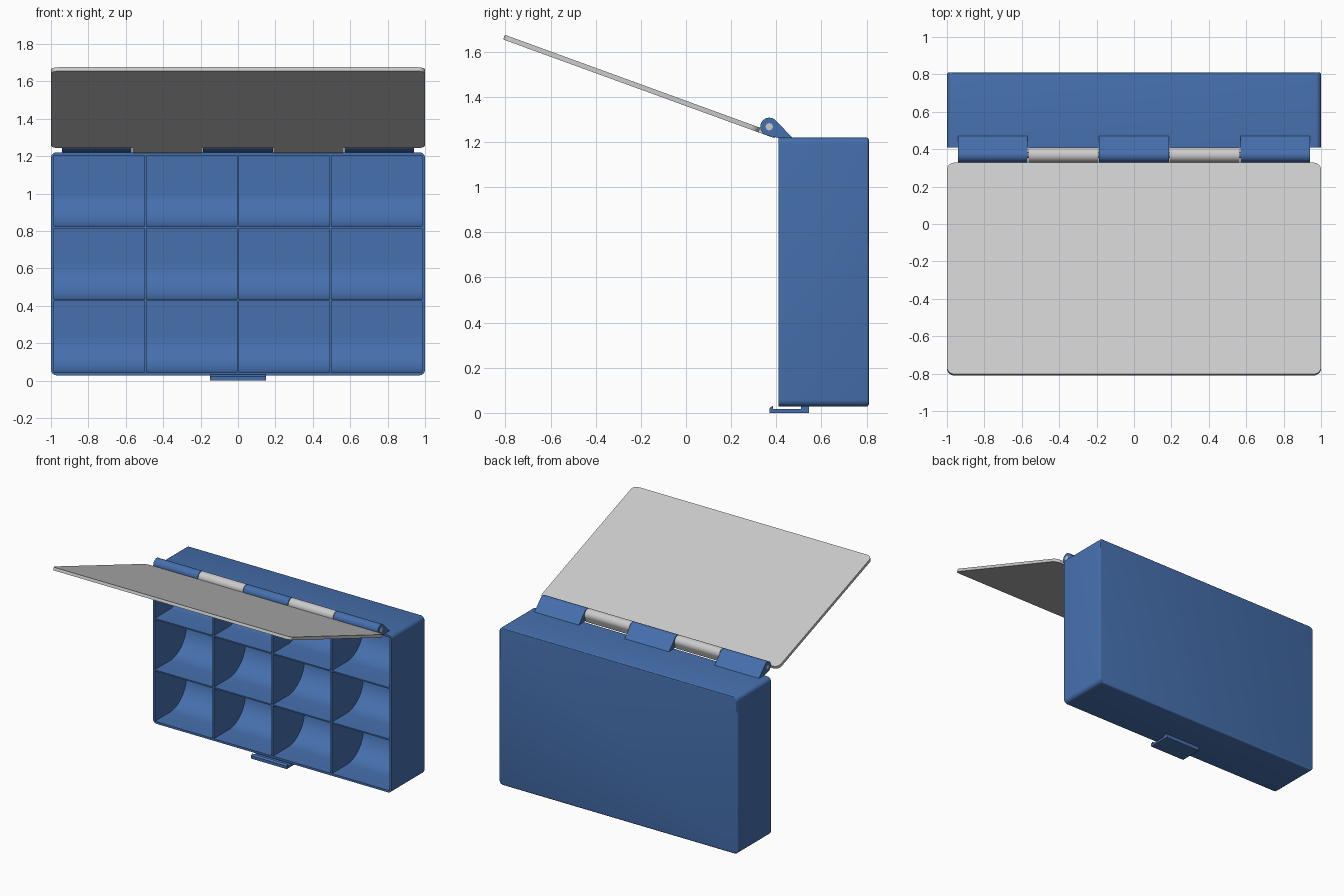
import bpy, bmesh, math
from mathutils import Matrix

if "Cube" in bpy.data.objects:
    bpy.data.objects.remove(bpy.data.objects["Cube"])

blue = bpy.data.materials.new("blue_plastic")
blue.diffuse_color = (0.06, 0.16, 0.42, 1)
blue.use_nodes = True
blue.node_tree.nodes["Principled BSDF"].inputs["Base Color"].default_value = blue.diffuse_color
HINGE_Y, HINGE_Z, R = 0.369, 1.268, 0.04
TILT = Matrix.Translation((0, HINGE_Y, HINGE_Z)) @ Matrix.Rotation(math.radians(-20), 4, 'X')


def arc(cx, cy, r, a0, a1, n):
    return [(cx + r * math.cos(math.radians(a0 + (a1 - a0) * i / n)),
             cy + r * math.sin(math.radians(a0 + (a1 - a0) * i / n))) for i in range(n + 1)]


def rounded_rect(x0, x1, y0, y1, r, n=6):
    return (arc(x1 - r, y1 - r, r, 0, 90, n) + arc(x0 + r, y1 - r, r, 90, 180, n)
            + arc(x0 + r, y0 + r, r, 180, 270, n) + arc(x1 - r, y0 + r, r, 270, 360, n))


def add_prism(bm, pts, axis, lo, hi):
    place = {'X': lambda a, b, t: (t, a, b), 'Y': lambda a, b, t: (a, t, b),
             'Z': lambda a, b, t: (a, b, t)}[axis]
    v0 = [bm.verts.new(place(a, b, lo)) for a, b in pts]
    v1 = [bm.verts.new(place(a, b, hi)) for a, b in pts]
    bm.faces.new(v0)
    end = bm.faces.new(v1)
    for i in range(len(pts)):
        j = (i + 1) % len(pts)
        bm.faces.new((v0[i], v0[j], v1[j], v1[i]))
    bmesh.ops.recalc_face_normals(bm, faces=bm.faces)
    return end


def finish(bm, name, mat=None, matrix=None):
    me = bpy.data.meshes.new(name)
    if matrix:
        bm.transform(matrix)
    bm.to_mesh(me)
    bm.free()
    ob = bpy.data.objects.new(name, me)
    bpy.context.collection.objects.link(ob)
    if mat:
        me.materials.append(mat)
    return ob


def smooth(ob):
    bpy.ops.object.select_all(action='DESELECT')
    ob.select_set(True)
    bpy.context.view_layer.objects.active = ob
    bpy.ops.object.shade_smooth_by_angle(angle=math.radians(30))


def prism(name, pts, axis, lo, hi, mat=None, matrix=None):
    bm = bmesh.new()
    add_prism(bm, pts, axis, lo, hi)
    ob = finish(bm, name, mat, matrix)
    smooth(ob)
    return ob


# Storage box: rounded block with softened back edge
bm = bmesh.new()
back = add_prism(bm, rounded_rect(-1, 1, 0.028, 1.22, 0.03), 'Y', 0.41, 0.81)
bmesh.ops.bevel(bm, geom=list(back.edges), offset=0.01, segments=3, profile=0.5, affect='EDGES')
box = finish(bm, "storage_box", blue)

# Compartment cutters: 4 x 3 cells with a scooped lower back
bm = bmesh.new()
wall, gap = 0.016, 0.01
cw = (2 - 2 * wall - 3 * gap) / 4
ch = (1.192 - 2 * wall - 2 * gap) / 3
for i in range(4):
    x0 = -1 + wall + i * (cw + gap)
    for j in range(3):
        z0 = 0.028 + wall + j * (ch + gap)
        scoop = [(0.35, z0 + ch), (0.35, z0)] + arc(0.59, z0 + 0.2, 0.2, 270, 360, 12) + [(0.79, z0 + ch)]
        add_prism(bm, scoop, 'X', x0, x0 + cw)
cutter = finish(bm, "compartment_cutter", blue)
cutter.hide_render = True
mod = box.modifiers.new("compartments", 'BOOLEAN')
mod.operation, mod.solver, mod.object = 'DIFFERENCE', 'EXACT', cutter
bpy.context.view_layer.objects.active = box
bpy.ops.object.modifier_apply(modifier=mod.name)
bpy.data.objects.remove(cutter)
smooth(box)

# Hinge knuckles on the box
profile = arc(HINGE_Y, HINGE_Z, R, 45, 260, 24) + [(0.412, 1.218), (0.473, 1.218)]
for k, x in enumerate((-0.755, 0, 0.755)):
    prism(f"box_hinge_knuckle_{k + 1}", profile, 'X', x - 0.186, x + 0.186, blue)

# Hinge pin
prism("hinge_pin", arc(HINGE_Y, HINGE_Z, 0.016, 0, 345, 23), 'X', -0.942, 0.942)

# Open lid panel and its knuckles
prism("lid_panel", rounded_rect(-1, 1, -1.24, -0.037, 0.04), 'Z', -R, -0.018, None, TILT)
profile = [(R, -R)] + arc(0, 0, R, 0, 206, 24) + [(-0.05, -0.019), (-0.05, -R)]
for side, x in (("left", -0.3775), ("right", 0.3775)):
    prism(f"lid_hinge_knuckle_{side}", profile, 'X', x - 0.187, x + 0.187, None, TILT)

# Latch under the box with a hooked tip
latch = [(0.37, 0), (0.545, 0), (0.545, 0.03), (0.51, 0.03), (0.51, 0.017),
         (0.385, 0.017), (0.385, 0.032), (0.37, 0.022)]
prism("latch", latch, 'X', -0.15, 0.15, blue)
